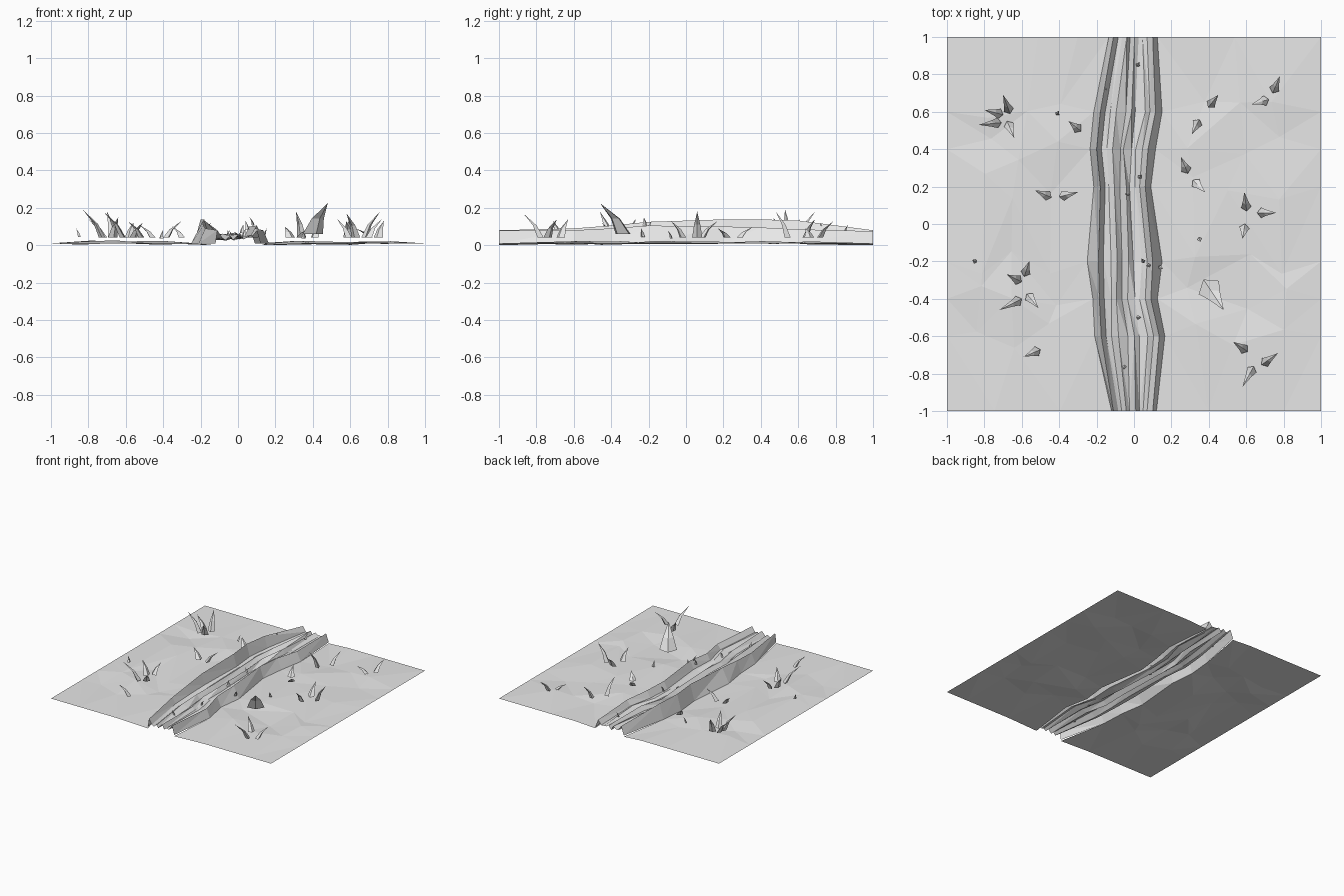
import bpy, bmesh, math, random
from mathutils import Vector

if "Cube" in bpy.data.objects:
    bpy.data.objects.remove(bpy.data.objects["Cube"])
rng = random.Random(4)

# Single stone grey
grey = bpy.data.materials.new("stone_grey")
grey.use_nodes = True
grey.diffuse_color = (0.8, 0.8, 0.8, 1)
grey.node_tree.nodes["Principled BSDF"].inputs["Base Color"].default_value = (0.8, 0.8, 0.8, 1)


def finish(name, bm):
    mesh = bpy.data.meshes.new(name)
    bm.to_mesh(mesh)
    bm.free()
    mesh.materials.append(grey)
    bpy.context.collection.objects.link(bpy.data.objects.new(name, mesh))


def sheet(name, rows):
    """Faceted open surface through rows of points running in +x, from front to back."""
    bm = bmesh.new()
    grid = [[bm.verts.new(p) for p in row] for row in rows]
    for lower, upper in zip(grid, grid[1:]):
        for i in range(len(lower) - 1):
            a, b, c, d = lower[i], lower[i + 1], upper[i + 1], upper[i]
            split = [(a, b, c), (a, c, d)] if i % 2 else [(a, b, d), (b, c, d)]
            for tri in split:
                bm.faces.new(tri)
    finish(name, bm)


# Bank outlines: y, left (outer x, crest x, crest z), right (crest x, outer x, crest z)
stations = [
    (-1.0, -.12, -.11, .08, .10, .12, .08),
    (-.6, -.21, -.175, .09, .135, .165, .08),
    (-.4, -.22, -.185, .105, .09, .125, .09),
    (-.2, -.25, -.19, .125, .10, .15, .105),
    (.2, -.215, -.18, .138, .06, .09, .10),
    (.4, -.235, -.2, .138, .075, .115, .095),
    (.6, -.215, -.18, .132, .115, .15, .085),
    (1.0, -.135, -.11, .08, .10, .125, .075),
]

# Trail: two raised banks with a ridged floor between them
floor_z = (.035, .055, .03, .062, .035, .05)
rows = []
for n, (y, lo, lc, lz, rc, ro, rz) in enumerate(stations):
    left, right = lc + .026, rc - .03
    row = [(lo, y, .01), (lc, y, lz), (left, y, .04)]
    for k, z in enumerate(floor_z):
        t = (k + 1 + rng.uniform(-.3, .3)) / (len(floor_z) + 1)
        row.append((left + (right - left) * t, y, z + rng.uniform(-.008, .008)))
    row += [(right, y, .04), (rc, y, rz), (ro, y, .01)]
    rows.append(row)
sheet("trail_with_banks", rows)

# Gently uneven ground on each side of the trail
for name, side, col in (("ground_right", -1, 1), ("ground_left", 1, 5)):
    rows = []
    for s in stations:
        y, inner = s[0], s[col]
        row = []
        for k in range(5):
            t = k / 4
            rim = k == 4 or abs(y) == 1
            z = .01 if rim else rng.uniform(.002, .026)
            if k == 0:
                z = 0.0 if abs(y) == 1 else .01
            shift = 0 if k in (0, 4) else rng.uniform(-.06, .06)
            dy = 0 if rim or k == 0 else rng.uniform(-.07, .07)
            row.append((inner + (side - inner) * t + shift, y + dy, z))
        rows.append(row if side > 0 else row[::-1])
    sheet(name, rows)


def blade(name, bx, by, tx, ty, height, width=.055, base=.04):
    """Four-sided curved spike leaning from its base towards its tip."""
    lean = Vector((tx - bx, ty - by, 0))
    along = lean.normalized()
    across = Vector((-along.y, along.x, 0))
    bm = bmesh.new()
    rings = []
    for t, size in ((0, 1), (.5, .6)):
        mid = Vector((bx, by, base + (height - base) * t)) + lean * t ** 1.6
        half = width * size / 2
        offsets = (across, -along * .8, -across, along * .5)
        rings.append([bm.verts.new(mid + o * half) for o in offsets])
    tip = bm.verts.new((tx, ty, height))
    bm.faces.new(rings[0][::-1])
    for i in range(4):
        j = (i + 1) % 4
        bm.faces.new((rings[0][i], rings[0][j], rings[1][j], rings[1][i]))
        bm.faces.new((rings[1][i], rings[1][j], tip))
    bmesh.ops.recalc_face_normals(bm, faces=bm.faces)
    finish(name, bm)


# Grass blades: base x, base y, tip x, tip y, tip height
blades = [
    (-.67, .61, -.70, .69, .18), (-.72, .59, -.80, .61, .14), (-.73, .54, -.83, .53, .19),
    (-.67, .53, -.64, .46, .15), (-.30, .51, -.35, .55, .10), (-.46, .15, -.53, .18, .11),
    (-.38, .15, -.30, .17, .13), (.41, .64, .45, .69, .14), (.34, .54, .31, .48, .18),
    (.75, .72, .78, .79, .13), (.70, .66, .63, .64, .09), (.28, .29, .25, .36, .10),
    (.33, .22, .38, .17, .09), (.60, .09, .59, .17, .13), (.68, .06, .76, .06, .18),
    (.59, -.02, .58, -.08, .13), (.63, -.78, .58, -.87, .17), (.70, -.74, .77, -.69, .14),
    (.59, -.67, .53, -.63, .14), (-.58, -.26, -.56, -.20, .12), (-.62, -.30, -.68, -.27, .14),
    (-.62, -.41, -.72, -.46, .18), (-.56, -.39, -.51, -.45, .12), (-.52, -.68, -.59, -.71, .13),
]
for i, b in enumerate(blades):
    blade(f"grass_blade_{i + 1}", *b)
blade("large_leaf", .40, -.34, .48, -.46, .225, .13, .06)

# Pebbles and sprouts
for i, (x, y, z) in enumerate([
        (-.85, -.2, .06), (.35, -.08, .05), (-.41, .59, .05), (-.16, .73, .09), (.02, .85, .08),
        (.03, .25, .06), (-.03, .16, .05), (.05, -.2, .1), (.08, -.22, .12), (.14, -.23, .06),
        (-.05, -.76, .05), (.02, -.5, .05)]):
    a = rng.uniform(0, math.tau)
    blade(f"pebble_{i + 1}", x, y, x + .018 * math.cos(a), y + .018 * math.sin(a), z + .03, .025, z - .015)
